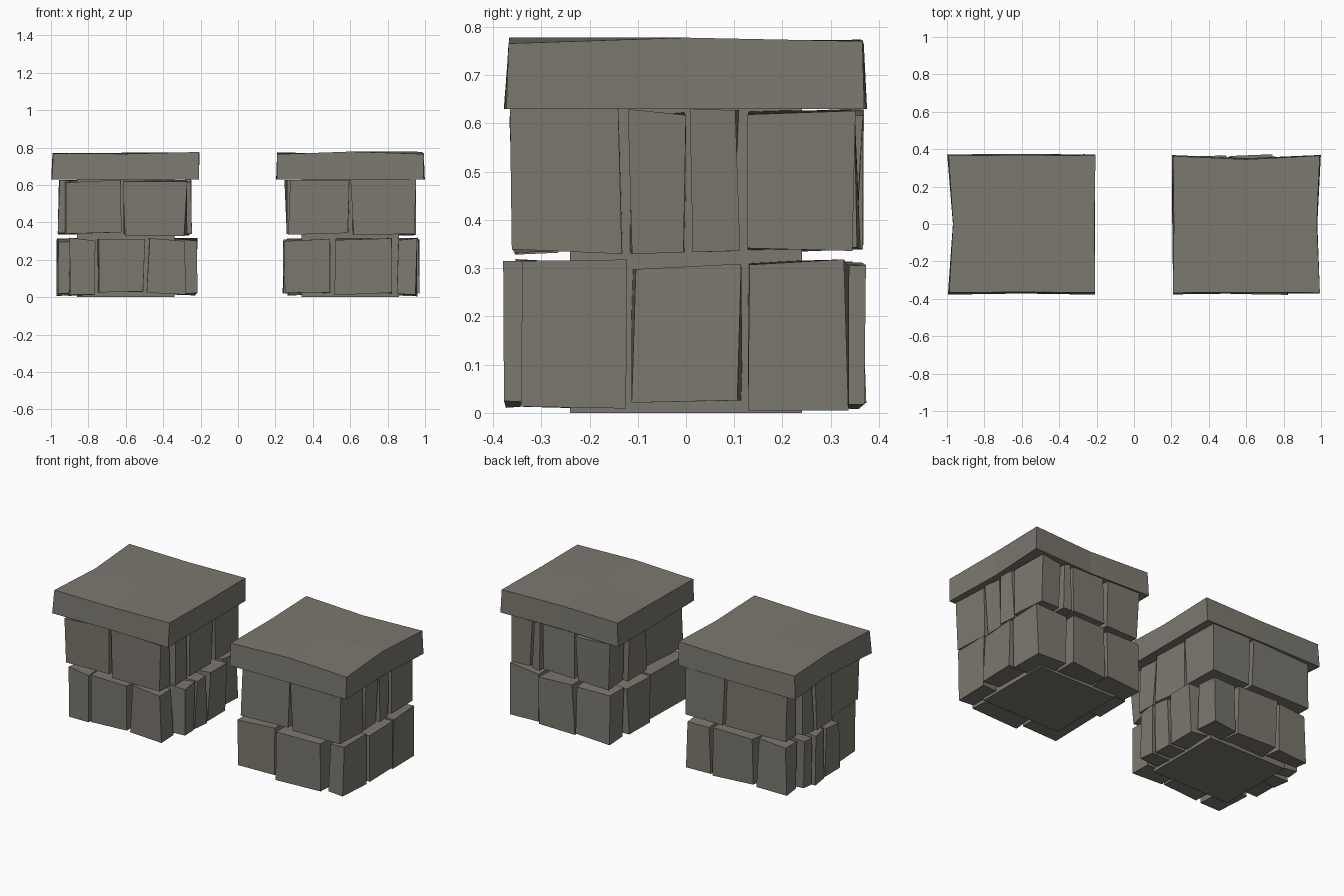
import bpy, bmesh, random
from mathutils import Vector

if "Cube" in bpy.data.objects:
    bpy.data.objects.remove(bpy.data.objects["Cube"])

random.seed(4)
stone = bpy.data.materials.new("grey stone")
stone.diffuse_color = (0.2, 0.188, 0.158, 1)
stone.use_nodes = True
stone.node_tree.nodes["Principled BSDF"].inputs["Base Color"].default_value = stone.diffuse_color


def finish(bm, name):
    bmesh.ops.recalc_face_normals(bm, faces=bm.faces[:])
    me = bpy.data.meshes.new(name)
    bm.to_mesh(me)
    bm.free()
    me.materials.append(stone)
    ob = bpy.data.objects.new(name, me)
    bpy.context.collection.objects.link(ob)


def add_box(bm, lo, hi, jitter=0.0):
    """Box between two corners, each vertex nudged at random."""
    lo, hi = Vector(lo), Vector(hi)
    verts = bmesh.ops.create_cube(bm, size=1)["verts"]
    for v in verts:
        for i in range(3):
            v.co[i] = (lo[i] + hi[i]) / 2 + v.co[i] * (hi[i] - lo[i])
            v.co[i] += random.uniform(-jitter, jitter)


def course(name, cx, z0, z1, corners, front, right, back, left,
           outs=(0.365, 0.365, 0.365, 0.365)):
    """Ring of rough stones. corners: outer points (front left, front right,
    back right, back left); each side lists where its joints fall;
    outs: how far the stones of each side (front, right, back, left) reach."""
    g, depth, j = 0.01, 0.16, 0.009
    bm = bmesh.new()

    def put(x0, x1, y0, y1):
        dz = random.uniform(0, 0.012)
        add_box(bm, (cx + x0, y0, z0 + dz), (cx + x1, y1, z1 - dz / 2), j)

    # corner stones
    fl, fr, br, bl = corners
    put(fl[0], front[0] - g, fl[1], left[0] - g)
    put(front[-1] + g, fr[0], fr[1], right[0] - g)
    put(back[-1] + g, br[0], right[-1] + g, br[1])
    put(bl[0], back[0] - g, left[-1] + g, bl[1])
    # stones between the corners
    for joints, sign, out in ((front, -1, outs[0]), (back, 1, outs[2])):
        for a, b in zip(joints, joints[1:]):
            put(a + g, b - g, *sorted((sign * out, sign * (out - depth))))
    for joints, sign, out in ((left, -1, outs[3]), (right, 1, outs[1])):
        for a, b in zip(joints, joints[1:]):
            put(*sorted((sign * out, sign * (out - depth))), a + g, b - g)
    finish(bm, name)


def cap(name, cx, dents):
    """Slab of 2 x 2 panels with slightly bowed edges and a narrower top."""
    bm = bmesh.new()
    add_box(bm, (-0.395, -0.373, 0.63), (0.395, 0.373, 0.772))
    flat = [e for e in bm.edges if abs(e.verts[0].co.z - e.verts[1].co.z) < 0.01]
    bmesh.ops.subdivide_edges(bm, edges=flat, cuts=1, use_grid_fill=True)
    for v in bm.verts:
        x, y, z = v.co
        if abs(x) < 0.01:
            v.co.y -= (dents["back"] if y > 0.1 else -dents["front"] if y < -0.1 else 0)
        if abs(y) < 0.01:
            v.co.x -= (dents["right"] if x > 0.1 else -dents["left"] if x < -0.1 else 0)
        if z > 0.7:
            v.co.x *= 0.988
            v.co.y *= 0.98
            v.co.z += random.uniform(-0.008, 0.008)
        v.co.x += cx + random.uniform(-0.005, 0.005)
        v.co.y += random.uniform(-0.005, 0.005)
    finish(bm, name)


# solid cores behind the stones
for side, cx in (("left", -0.6), ("right", 0.6)):
    bm = bmesh.new()
    add_box(bm, (cx - 0.26, -0.24, 0), (cx + 0.26, 0.24, 0.65))
    finish(bm, side + "_pillar_core")

# left pillar
course("left_lower_stones", -0.6, 0.012, 0.31,
       ((-0.3, -0.35), (0.32, -0.35), (0.34, 0.365), (-0.32, 0.35)),
       front=[-0.16, 0.11], right=[-0.22, -0.1, 0.03, 0.22],
       back=[-0.12, 0.18], left=[-0.12, 0.03, 0.14, 0.24],
       outs=(0.36, 0.375, 0.36, 0.365))
course("left_upper_stones", -0.6, 0.335, 0.625,
       ((-0.32, -0.36), (0.32, -0.355), (0.35, 0.36), (-0.33, 0.36)),
       front=[-0.02], right=[-0.26, -0.12, 0.13],
       back=[0.08], left=[-0.05, 0.12, 0.24],
       outs=(0.36, 0.345, 0.36, 0.355))
cap("left_cap_slab", -0.6, dict(front=0.0, back=0.0, left=0.022, right=0.0))

# right pillar
course("right_lower_stones", 0.6, 0.012, 0.31,
       ((-0.35, -0.355), (0.35, -0.335), (0.36, 0.335), (-0.335, 0.36)),
       front=[-0.09, 0.24], right=[-0.12, 0.125],
       back=[-0.1, 0.15], left=[0.0, 0.22],
       outs=(0.37, 0.365, 0.365, 0.355))
course("right_upper_stones", 0.6, 0.335, 0.625,
       ((-0.325, -0.355), (0.35, -0.36), (0.345, 0.345), (-0.33, 0.36)),
       front=[0.0], right=[-0.125, 0.005, 0.12],
       back=[-0.1, 0.13, 0.2], left=[0.0, 0.2],
       outs=(0.36, 0.345, 0.355, 0.345))
cap("right_cap_slab", 0.6, dict(front=0.0, back=0.02, left=0.0, right=0.015))
